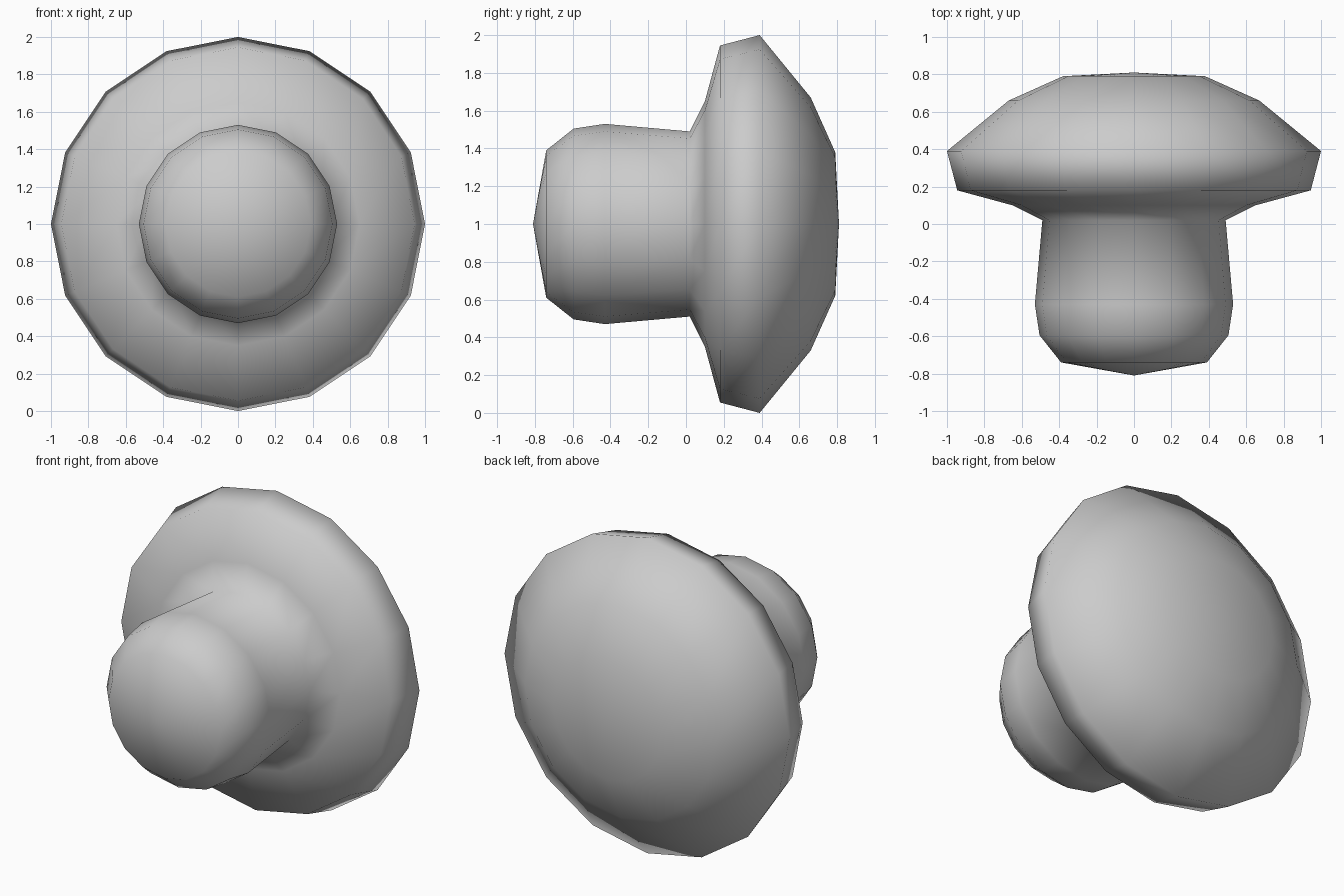
import bpy, bmesh, math

if "Cube" in bpy.data.objects:
    bpy.data.objects.remove(bpy.data.objects["Cube"])

SIDES = 16
CENTRE_Z = 1.0

# Profile as (radius, y), from the stem end to the back of the cap
profile = [(0.39, -0.74), (0.505, -0.595), (0.53, -0.43), (0.49, 0.02),
           (0.65, 0.10), (0.945, 0.18), (1.0, 0.39), (0.67, 0.66), (0.38, 0.79)]
FRONT_TIP, BACK_TIP = -0.81, 0.81

bm = bmesh.new()

# Rings around the y axis
rings = []
for r, y in profile:
    ring = []
    for i in range(SIDES):
        a = 2 * math.pi * i / SIDES
        ring.append(bm.verts.new((r * math.cos(a), y, CENTRE_Z + r * math.sin(a))))
    rings.append(ring)

front = bm.verts.new((0, FRONT_TIP, CENTRE_Z))
back = bm.verts.new((0, BACK_TIP, CENTRE_Z))

# Side walls and the two domed ends
for i in range(SIDES):
    j = (i + 1) % SIDES
    for a, b in zip(rings, rings[1:]):
        bm.faces.new((a[i], a[j], b[j], b[i]))
    bm.faces.new((front, rings[0][j], rings[0][i]))
    bm.faces.new((back, rings[-1][i], rings[-1][j]))

bmesh.ops.recalc_face_normals(bm, faces=bm.faces[:])
for f in bm.faces:
    f.smooth = True

mesh = bpy.data.meshes.new("mushroom_knob")
bm.to_mesh(mesh)
bm.free()
bpy.context.collection.objects.link(bpy.data.objects.new("mushroom_knob", mesh))
